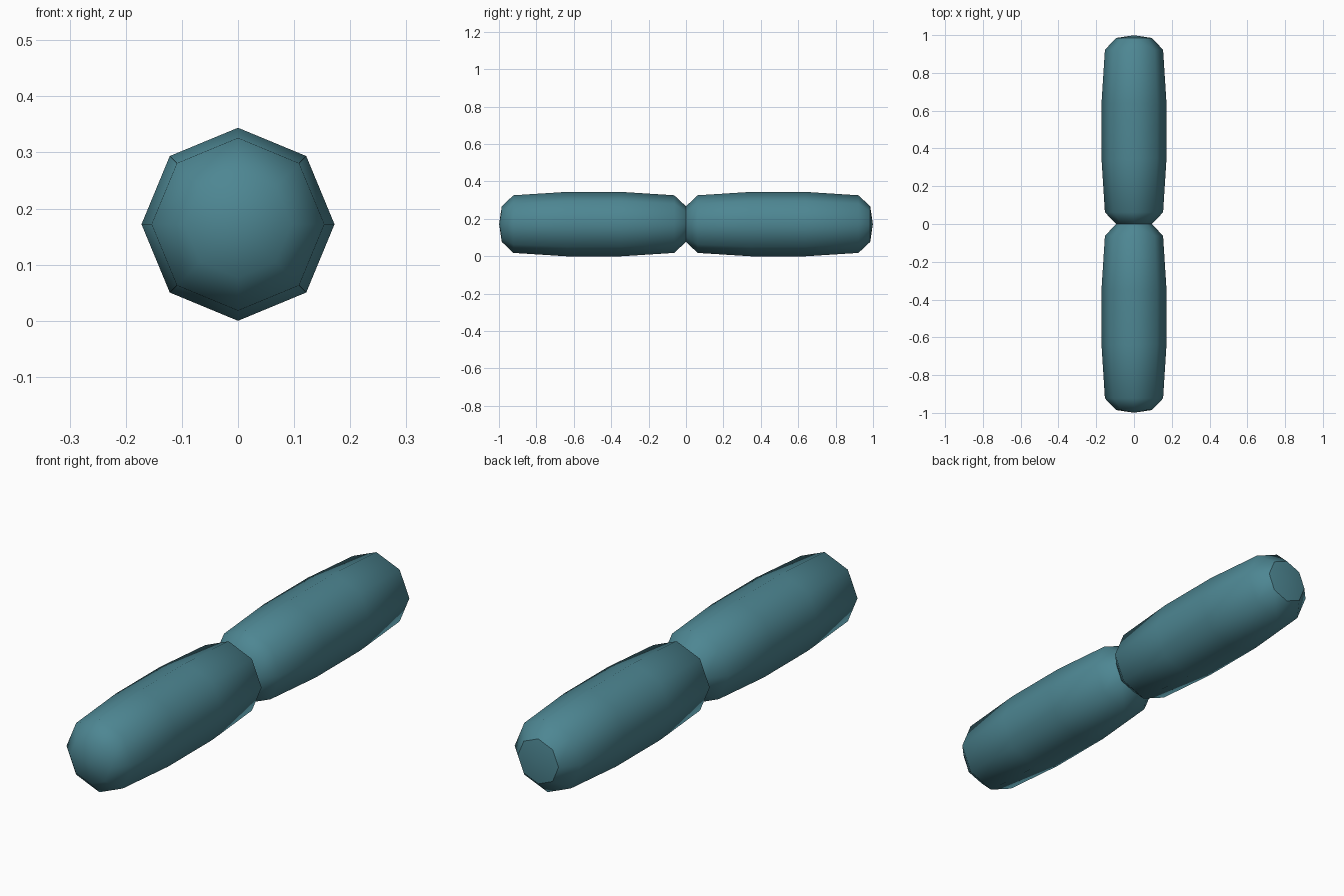
import bpy, bmesh, math

if "Cube" in bpy.data.objects:
    bpy.data.objects.remove(bpy.data.objects["Cube"])

SIDES = 8
RADIUS = 0.172
# half-open profile of one link: (offset along y, radius)
PROFILE = [(0.0, 0.095), (0.062, 0.154), (0.345, RADIUS),
           (0.64, RADIUS), (0.922, 0.154), (0.985, 0.095)]
CAP = 0.014  # bulge of the end caps

teal = bpy.data.materials.new("teal")
teal.diffuse_color = (0.075, 0.24, 0.29, 1)
teal.use_nodes = True
teal.node_tree.nodes["Principled BSDF"].inputs["Base Color"].default_value = teal.diffuse_color


def sausage_link(name, y0):
    bm = bmesh.new()
    # octagonal rings along y
    rings = []
    for y, r in PROFILE:
        rings.append([bm.verts.new((r * math.cos(2 * math.pi * i / SIDES), y0 + y,
                                    RADIUS + r * math.sin(2 * math.pi * i / SIDES)))
                      for i in range(SIDES)])
    for a, b in zip(rings, rings[1:]):
        for i in range(SIDES):
            j = (i + 1) % SIDES
            bm.faces.new((a[i], a[j], b[j], b[i]))
    # shallow pointed end caps
    front = bm.verts.new((0, y0 - CAP, RADIUS))
    back = bm.verts.new((0, y0 + PROFILE[-1][0] + CAP, RADIUS))
    for i in range(SIDES):
        j = (i + 1) % SIDES
        bm.faces.new((rings[0][j], rings[0][i], front))
        bm.faces.new((rings[-1][i], rings[-1][j], back))
    bmesh.ops.recalc_face_normals(bm, faces=bm.faces)
    for f in bm.faces:
        f.smooth = True
    # crisp rim around the back cap only
    for i in range(SIDES):
        bm.edges.get((rings[-1][i], rings[-1][(i + 1) % SIDES])).smooth = False
    mesh = bpy.data.meshes.new(name)
    bm.to_mesh(mesh)
    bm.free()
    mesh.materials.append(teal)
    obj = bpy.data.objects.new(name, mesh)
    bpy.context.collection.objects.link(obj)


# two links end to end
sausage_link("front_link", -0.985)
sausage_link("back_link", 0.0)
